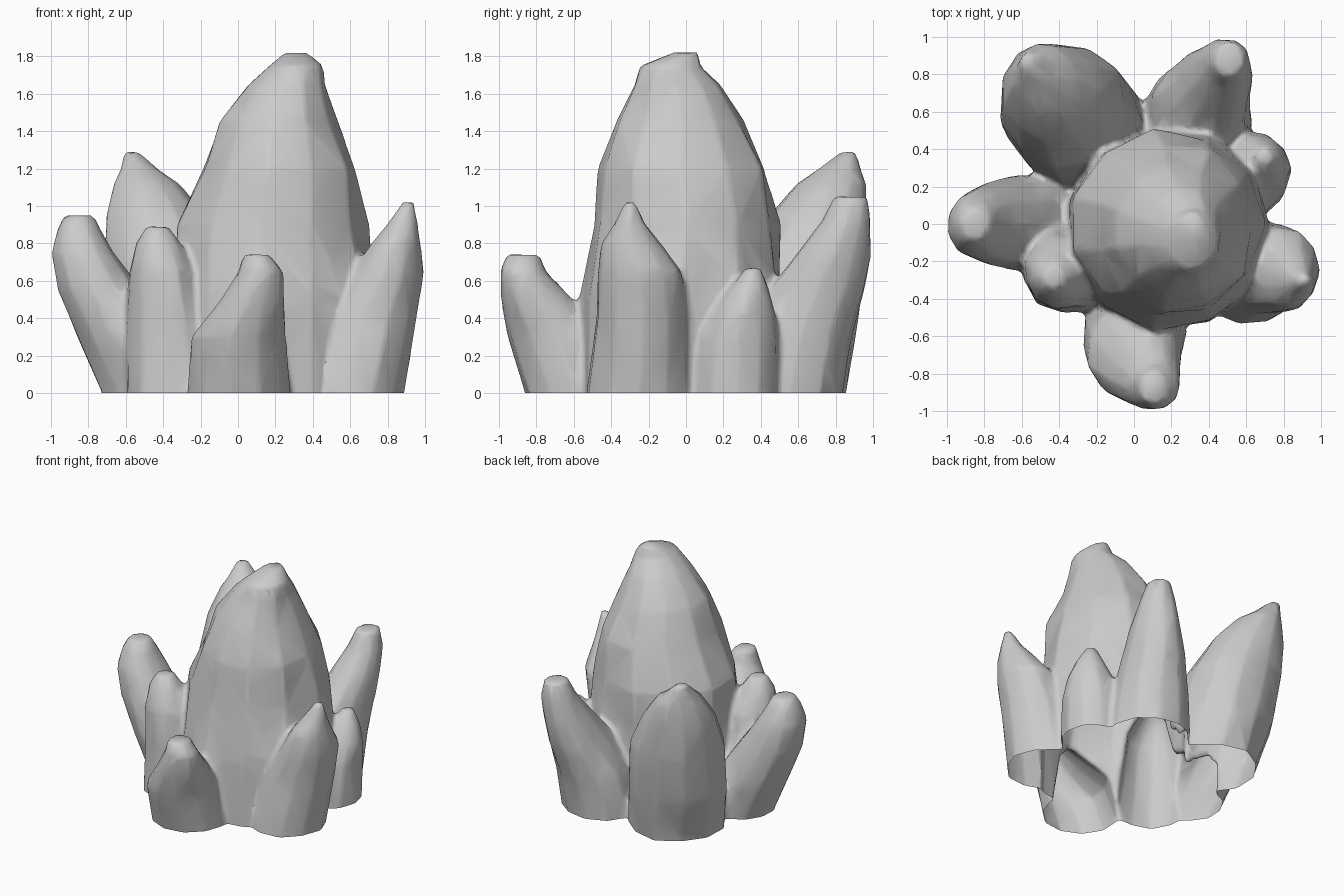
import bpy
import bmesh
import math
import random

random.seed(4)
if "Cube" in bpy.data.objects:
    bpy.data.objects.remove(bpy.data.objects["Cube"], do_unlink=True)

SIDES = 11


def add_spire(bm, sections):
    """Loft a closed, slightly lumpy spire through sections of (z, x, y, x radius, y radius)."""
    # Carry the foot below the ground so that the base can be cut flat
    foot = (-.15,) + sections[0][1:]
    rings = []
    for z, x, y, radius_x, radius_y in [foot] + sections:
        ring = []
        for i in range(SIDES):
            angle = math.tau * i / SIDES
            lump = random.uniform(.98, 1.06)
            ring.append(bm.verts.new((x + radius_x * lump * math.cos(angle),
                                      y + radius_y * lump * math.sin(angle), z)))
        rings.append(ring)
    for low, high in zip(rings, rings[1:]):
        for i in range(SIDES):
            j = (i + 1) % SIDES
            bm.faces.new((low[i], low[j], high[j], high[i]))
    bm.faces.new(rings[0][::-1])
    bm.faces.new(rings[-1])


bm = bmesh.new()

# Main spire
add_spire(bm, [(0, .18, -.03, .53, .54), (.5, .18, -.03, .53, .54), (.9, .18, 0, .5, .49),
               (1.2, .22, -.02, .41, .45), (1.45, .22, -.03, .32, .34),
               (1.65, .26, -.05, .21, .23), (1.75, .31, -.08, .14, .16),
               (1.82, .31, 0, .06, .07)])
# Rear right spire
add_spire(bm, [(0, -.27, .5, .34, .34), (.35, -.33, .57, .36, .35), (.7, -.38, .64, .33, .33),
               (.95, -.44, .71, .26, .26), (1.12, -.49, .78, .17, .18),
               (1.2, -.53, .82, .1, .11), (1.29, -.57, .87, .04, .04)])
# Rear left spire
add_spire(bm, [(0, .33, .55, .29, .29), (.3, .36, .61, .26, .28), (.55, .42, .7, .2, .26),
               (.75, .47, .79, .16, .2), (.92, .5, .86, .12, .13), (1.05, .51, .88, .08, .09)])
# Small left spire
add_spire(bm, [(0, .6, .26, .23, .24), (.3, .62, .28, .21, .21), (.45, .66, .31, .17, .16),
               (.57, .69, .34, .1, .1), (.67, .7, .36, .04, .04)])
# Left spire
add_spire(bm, [(0, .6, -.25, .28, .28), (.4, .7, -.23, .25, .25), (.65, .8, -.25, .19, .22),
               (.8, .84, -.29, .13, .16), (.91, .88, -.3, .08, .08), (1.02, .91, -.3, .03, .03)])
# Front spire
add_spire(bm, [(0, 0, -.58, .27, .27), (.3, 0, -.68, .25, .27), (.5, .08, -.8, .17, .19),
               (.65, .12, -.87, .12, .12), (.74, .1, -.87, .07, .09)])
# Front right spire
add_spire(bm, [(0, -.34, -.22, .26, .26), (.4, -.37, -.23, .22, .23), (.65, -.4, -.26, .18, .19),
               (.8, -.43, -.28, .12, .12), (.89, -.43, -.28, .06, .06)])
# Right spire
add_spire(bm, [(0, -.48, .02, .25, .25), (.3, -.61, .01, .26, .25), (.55, -.74, 0, .23, .22),
               (.75, -.83, 0, .17, .18), (.87, -.85, 0, .12, .13), (.95, -.85, 0, .08, .08)])

bmesh.ops.triangulate(bm, faces=bm.faces[:])
mesh = bpy.data.meshes.new("separate_spires")
bm.to_mesh(mesh)
bm.free()
cluster = bpy.data.objects.new("spire_cluster", mesh)
bpy.context.collection.objects.link(cluster)

# Fuse the spires into one shell and soften the joints
remesh = cluster.modifiers.new("fuse", 'REMESH')
remesh.mode = 'VOXEL'
remesh.voxel_size = .02
soften = cluster.modifiers.new("soften", 'SMOOTH')
soften.iterations = 4
facet = cluster.modifiers.new("facet", 'DECIMATE')
facet.ratio = .06
graph = bpy.context.evaluated_depsgraph_get()
fused = bpy.data.meshes.new_from_object(cluster.evaluated_get(graph))
cluster.modifiers.clear()
cluster.data = fused

# Cut the base flat and leave it open
bm = bmesh.new()
bm.from_mesh(fused)
bmesh.ops.bisect_plane(bm, geom=bm.verts[:] + bm.edges[:] + bm.faces[:],
                       plane_co=(0, 0, 0), plane_no=(0, 0, 1), clear_inner=True)
for face in bm.faces:
    face.smooth = True
bm.to_mesh(fused)
bm.free()

# Plain stone colour
stone = bpy.data.materials.new("grey_stone")
stone.use_nodes = True
grey = (.6, .6, .6, 1)
stone.diffuse_color = grey
stone.node_tree.nodes["Principled BSDF"].inputs["Base Color"].default_value = grey
fused.materials.clear()
fused.materials.append(stone)
